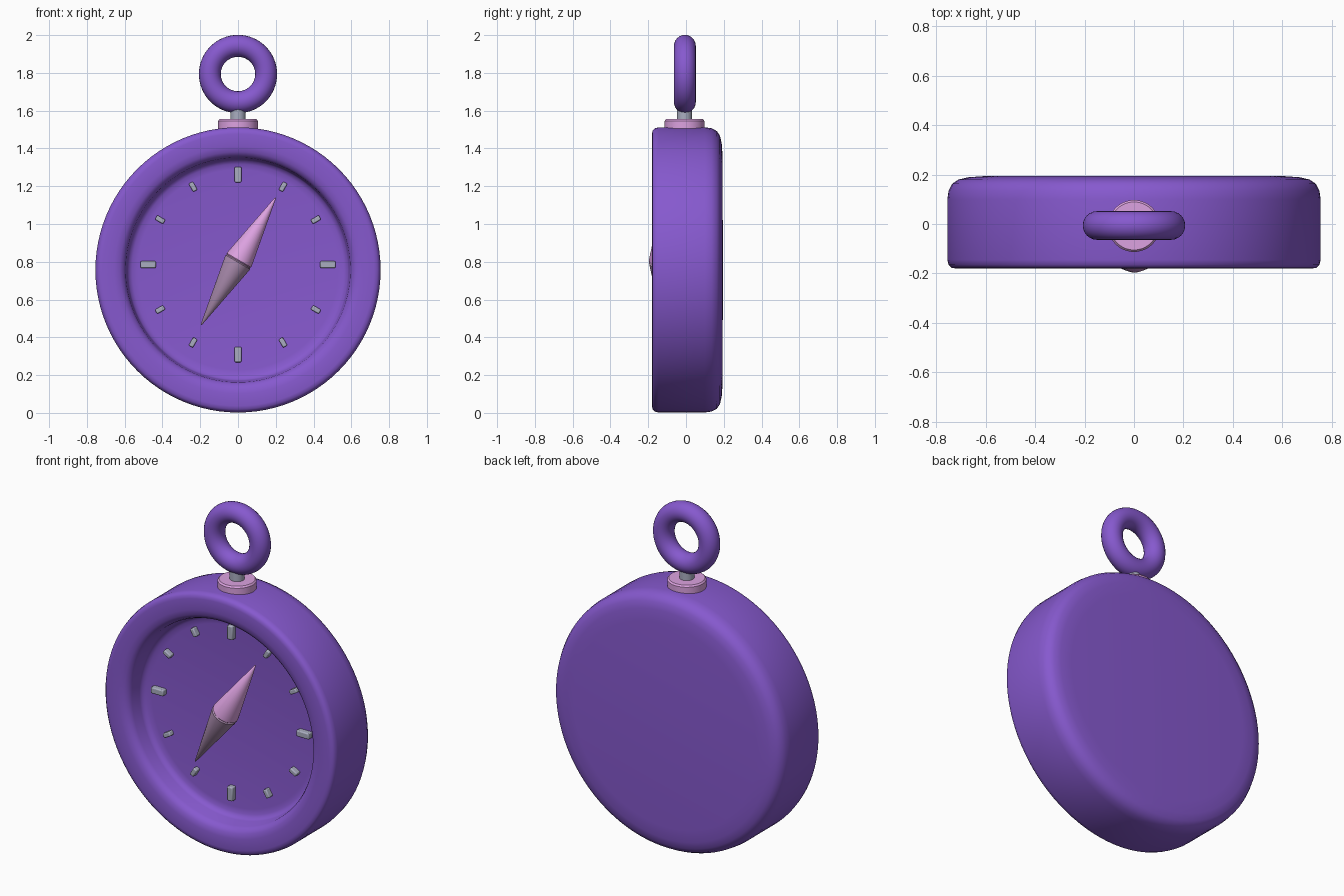
import bpy, bmesh
from math import radians, sin, cos, pi
from mathutils import Matrix, Vector

if "Cube" in bpy.data.objects:
    bpy.data.objects.remove(bpy.data.objects["Cube"])


def mat(name, rgb):
    m = bpy.data.materials.new(name)
    m.diffuse_color = (*rgb, 1)
    m.use_nodes = True
    m.node_tree.nodes["Principled BSDF"].inputs["Base Color"].default_value = m.diffuse_color
    return m


PURPLE = mat("purple", (0.24, 0.10, 0.62))
PINK = mat("pink", (0.72, 0.36, 0.75))
DUSK = mat("dusky_pink", (0.42, 0.27, 0.44))
GREY = mat("grey", (0.40, 0.42, 0.53))


def finish(obj, material, angle):
    obj.data.materials.append(material)
    bpy.ops.object.select_all(action='DESELECT')
    obj.select_set(True)
    bpy.context.view_layer.objects.active = obj
    bpy.ops.object.shade_smooth_by_angle(angle=radians(angle))


def lathe(name, profile, matrix, material, steps=64, angle=40):
    """Revolve (radius, height) points about local z; radius 0 closes the ends."""
    bm = bmesh.new()
    vs = [bm.verts.new((r, 0, h)) for r, h in profile]
    es = [bm.edges.new(p) for p in zip(vs, vs[1:])]
    bmesh.ops.spin(bm, geom=vs + es, cent=(0, 0, 0), axis=(0, 0, 1),
                   angle=2 * pi, steps=steps, use_merge=False)
    bmesh.ops.remove_doubles(bm, verts=bm.verts, dist=1e-5)
    bmesh.ops.recalc_face_normals(bm, faces=bm.faces)
    me = bpy.data.meshes.new(name)
    bm.to_mesh(me)
    bm.free()
    me.transform(matrix)
    obj = bpy.data.objects.new(name, me)
    bpy.context.collection.objects.link(obj)
    finish(obj, material, angle)
    return obj


def aim(loc, direction):
    """Matrix sending local z along a direction."""
    return Matrix.Translation(loc) @ Vector(direction).to_track_quat('Z', 'Y').to_matrix().to_4x4()


# Case: round body with a rolled rim and recessed dial (height = y)
case = [(0, 0.195), (0.60, 0.194), (0.67, 0.189), (0.71, 0.18), (0.735, 0.163),
        (0.75, 0.135), (0.755, 0.10), (0.755, -0.145), (0.75, -0.165),
        (0.738, -0.177), (0.72, -0.18), (0.655, -0.18), (0.625, -0.174),
        (0.605, -0.16), (0.595, -0.14), (0.587, -0.08), (0.58, -0.063),
        (0.56, -0.052), (0.53, -0.048), (0, -0.047)]
lathe("case", case, aim((0, 0, 0.757), (0, 1, 0)), PURPLE, 96, 50)

# Hour ticks, longer at the quarters
for i in range(12):
    a = i * pi / 6
    w, l = (0.036, 0.082) if i % 3 == 0 else (0.026, 0.05)
    bpy.ops.mesh.primitive_cube_add(size=1)
    tick = bpy.context.object
    tick.name = f"tick_{i + 1}"
    tick.data.transform(Matrix.Translation((0.476 * sin(a), -0.06, 0.785 + 0.476 * cos(a)))
                        @ Matrix.Rotation(a, 4, 'Y') @ Matrix.Diagonal((w, 0.04, l, 1)))
    bev = tick.modifiers.new("bevel", 'BEVEL')
    bev.width, bev.segments = 0.006, 2
    finish(tick, GREY, 40)

# Needle: two cones meeting at their bases
d = Vector((0.197, 0, 0.337))
centre = (0.002, -0.121, 0.803)
cone = [(0, 0), (0.07, 0), (0.075, 0.006), (0.073, 0.02), (0.004, 0.386), (0, 0.39)]
lathe("needle_north", cone, aim(centre, d), PINK, 40)
lathe("needle_south", cone, aim(centre, -d), DUSK, 40)

# Crown collar and stem
up = (0, 0, 1)
lathe("collar", [(0, 1.48), (0.105, 1.48), (0.105, 1.546), (0.097, 1.555), (0, 1.555)],
      aim((0, -0.008, 0), up), PINK, 48)
lathe("stem", [(0, 1.53), (0.04, 1.53), (0.04, 1.625), (0, 1.625)],
      aim((0, -0.008, 0), up), GREY, 32)

# Hanging ring
bpy.ops.mesh.primitive_torus_add(major_radius=0.149, minor_radius=0.058,
                                 major_segments=64, minor_segments=24,
                                 location=(0, -0.006, 1.794), rotation=(pi / 2, 0, 0))
ring = bpy.context.object
ring.name = "hanging_ring"
finish(ring, PURPLE, 60)
